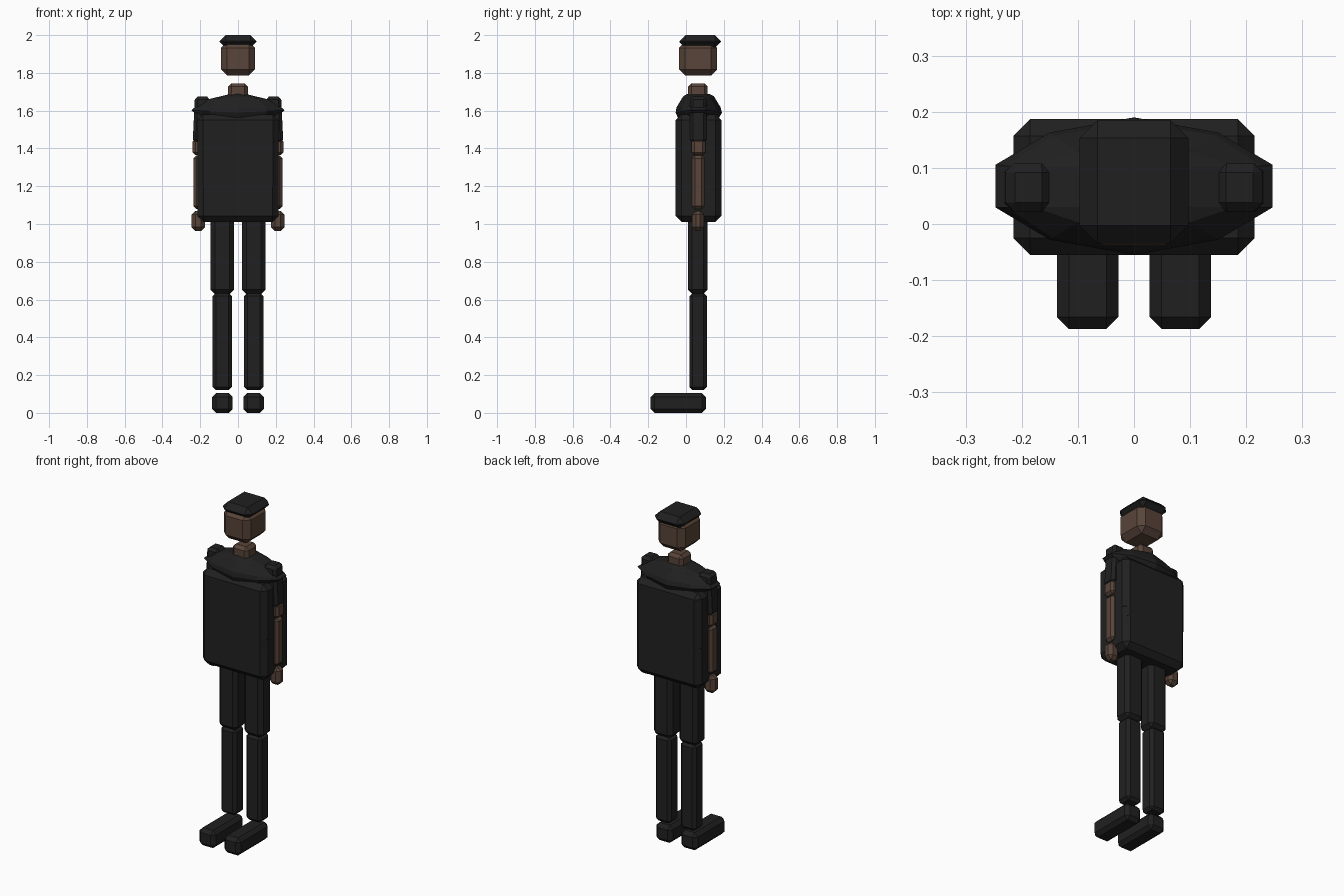
import bpy, bmesh
from mathutils import Vector

if "Cube" in bpy.data.objects:
    bpy.data.objects.remove(bpy.data.objects["Cube"])


def material(name, rgb):
    m = bpy.data.materials.new(name)
    m.diffuse_color = (*rgb, 1)
    m.use_nodes = True
    m.node_tree.nodes["Principled BSDF"].inputs["Base Color"].default_value = m.diffuse_color
    return m


BLACK = material("black cloth", (0.0145, 0.0145, 0.0145))
SKIN = material("brown skin", (0.098, 0.058, 0.041))


def finish(name, bm, mat):
    bmesh.ops.recalc_face_normals(bm, faces=bm.faces)
    me = bpy.data.meshes.new(name)
    bm.to_mesh(me)
    bm.free()
    me.materials.append(mat)
    ob = bpy.data.objects.new(name, me)
    bpy.context.collection.objects.link(ob)
    return ob


def box(name, x, y, z, bevel, mat, top=(1, 1), shift=0.0, open_top=False):
    """Chamfered box from ranges; the top can be scaled and shifted in x."""
    lo, hi = Vector((x[0], y[0], z[0])), Vector((x[1], y[1], z[1]))
    c, s = (lo + hi) / 2, hi - lo
    bm = bmesh.new()
    bmesh.ops.create_cube(bm, size=1)
    for v in bm.verts:
        k = top if v.co.z > 0 else (1, 1)
        dx = shift if v.co.z > 0 else 0
        v.co = Vector((c.x + v.co.x * s.x * k[0] + dx,
                       c.y + v.co.y * s.y * k[1], c.z + v.co.z * s.z))
    edges = [e for e in bm.edges if not open_top or min(v.co.z for v in e.verts) < c.z]
    bmesh.ops.bevel(bm, geom=edges, offset=bevel, segments=1, affect='EDGES')
    return finish(name, bm, mat)


def loft(name, rings, mat):
    """Closed solid through rings with equal point counts."""
    bm = bmesh.new()
    loops = [[bm.verts.new(p) for p in r] for r in rings]
    n = len(loops[0])
    for a, b in zip(loops, loops[1:]):
        for i in range(n):
            j = (i + 1) % n
            bm.faces.new((a[i], a[j], b[j], b[i]))
    bm.faces.new(loops[0])
    bm.faces.new(loops[-1])
    return finish(name, bm, mat)


def outline(hx, mx, y0, y1, z_mid, z_end, half):
    """Ten-point oval outline, with its ends at a different height."""
    c = (y0 + y1) / 2
    q = (y1 - y0) / 2
    z_q = (z_mid + z_end) / 2
    right = [(0, y0, z_mid), (mx, c - q * 0.78, z_q), (hx, c - half, z_end),
             (hx, c + half, z_end), (mx, c + q * 0.78, z_q)]
    left = [(-x, 2 * c - y, z) for x, y, z in right]
    return right + left


# Head, cap and neck
box("head", (-0.09, 0.09), (-0.037, 0.165), (1.785, 1.965), 0.033, SKIN)
box("cap", (-0.097, 0.097), (-0.035, 0.185), (1.932, 2.0), 0.032, BLACK)
box("neck", (-0.052, 0.052), (0.01, 0.115), (1.66, 1.745), 0.018, SKIN)

# Torso in two halves meeting at a waist seam
box("upper_torso", (-0.215, 0.215), (-0.055, 0.187), (1.23, 1.58), 0.03, BLACK)
box("lower_torso", (-0.215, 0.215), (-0.055, 0.187), (1.01, 1.30), 0.032, BLACK)
C = 0.066
sides = [(-0.185, -0.055), (0.185, -0.055), (0.215, -0.023), (0.215, 0.155),
         (0.185, 0.187), (-0.185, 0.187), (-0.215, 0.155), (-0.215, -0.023)]
loft("waist_band", [[(x, y, z) for x, y in sides] for z in (1.20, 1.265, 1.33)], BLACK)

# Sloping shoulder yoke
loft("shoulder_yoke", [
    outline(0.215, 0.14, -0.04, 0.172, 1.555, 1.575, 0.03),
    outline(0.247, 0.15, -0.055, 0.19, 1.59, 1.603, 0.038),
    outline(0.228, 0.145, -0.05, 0.183, 1.618, 1.618, 0.037),
    outline(0.18, 0.10, -0.015, 0.148, 1.676, 1.655, 0.036),
    outline(0.05, 0.03, 0.005, 0.125, 1.688, 1.686, 0.035)], BLACK)

for s, side in ((1, "right"), (-1, "left")):
    def limb(name, x, y, z, bevel, mat, top=(1, 1), shift=0.0):
        rng = sorted((x[0] * s, x[1] * s))
        box(f"{side}_{name}", rng, y, z, bevel, mat, top, shift * s)

    # Arm
    limb("sleeve", (0.16, 0.24), (0.022, 0.108), (1.43, 1.675), 0.016, BLACK, shift=-0.012)
    limb("elbow", (0.17, 0.24), (0.03, 0.102), (1.365, 1.45), 0.014, SKIN)
    limb("forearm", (0.175, 0.236), (0.032, 0.098), (1.08, 1.362), 0.015, SKIN)
    limb("hand", (0.175, 0.246), (0.032, 0.095), (0.963, 1.07), 0.02, SKIN)
    # Leg
    limb("thigh", (0.022, 0.145), (0.01, 0.115), (0.63, 1.04), 0.022, BLACK)
    limb("shin", (0.032, 0.134), (0.018, 0.11), (0.12, 0.635), 0.017, BLACK)
    limb("foot", (0.028, 0.137), (-0.187, 0.105), (0.0, 0.105), 0.021, BLACK)
